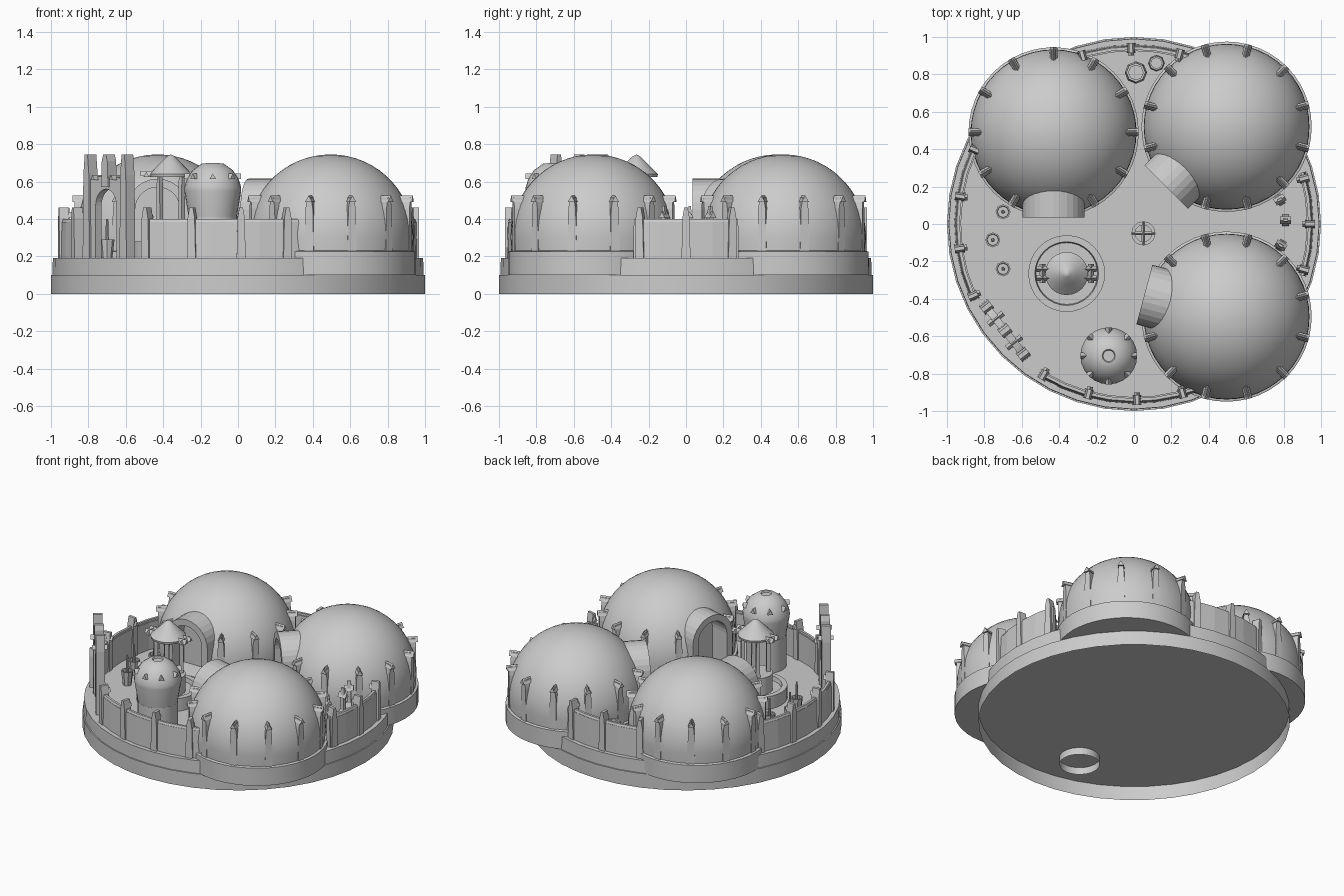
import bpy, bmesh, math
from mathutils import Matrix, Vector

if "Cube" in bpy.data.objects:
    bpy.data.objects.remove(bpy.data.objects["Cube"])

FLOOR = 0.19
R = math.radians


def finish(bm, name, smooth=False):
    bmesh.ops.recalc_face_normals(bm, faces=bm.faces)
    me = bpy.data.meshes.new(name)
    bm.to_mesh(me)
    bm.free()
    ob = bpy.data.objects.new(name, me)
    bpy.context.collection.objects.link(ob)
    if smooth:
        bpy.ops.object.select_all(action='DESELECT')
        ob.select_set(True)
        bpy.context.view_layer.objects.active = ob
        bpy.ops.object.shade_smooth_by_angle(angle=R(35))
    return ob


def lathe(name, profile, x=0, y=0, n=32, smooth=True):
    """Revolve (radius, z) points about a vertical axis at x, y."""
    bm = bmesh.new()
    vs = [bm.verts.new((r, 0, z)) for r, z in profile]
    es = [bm.edges.new(p) for p in zip(vs, vs[1:])]
    bmesh.ops.spin(bm, geom=vs + es, cent=(0, 0, 0), axis=(0, 0, 1), angle=2 * math.pi, steps=n)
    bmesh.ops.remove_doubles(bm, verts=bm.verts, dist=1e-4)
    bmesh.ops.translate(bm, verts=bm.verts, vec=(x, y, 0))
    return finish(bm, name, smooth)


def frame(x, y, deg, r=0.0):
    """Local X points outward at angle deg, Y is tangent, Z is up."""
    return Matrix.Translation((x, y, 0)) @ Matrix.Rotation(R(deg), 4, 'Z') @ Matrix.Translation((r, 0, 0))


def extrude(bm, pts, x0, x1, mat):
    """Extrude a closed (tangent, z) outline along local X."""
    a = [bm.verts.new(mat @ Vector((x0, u, z))) for u, z in pts]
    b = [bm.verts.new(mat @ Vector((x1, u, z))) for u, z in pts]
    bm.faces.new(a)
    bm.faces.new(b[::-1])
    for i in range(len(pts)):
        j = (i + 1) % len(pts)
        bm.faces.new((a[i], b[i], b[j], a[j]))


def arch(w, z0, spring, n=14):
    return [(w, z0)] + [(w * math.cos(math.pi * i / n), spring + w * math.sin(math.pi * i / n))
                        for i in range(n + 1)] + [(-w, z0)]


def beam(bm, mat, x0, x1, z, s=0.016):
    extrude(bm, [(-s, z - s * 0.7), (s, z - s * 0.7), (0, z + s)], x0, x1, mat)


def pillar(bm, mat, x0, x1, w, z0, z1):
    """Tapered upright with a pointed head."""
    h = z1 - z0
    extrude(bm, [(-w, z0), (w, z0), (w * 0.8, z0 + h * 0.8), (w * 0.4, z1), (-w * 0.4, z1),
                 (-w * 0.8, z0 + h * 0.8)], x0, x1, mat)


# Round base: open skirt below, floor slab above
lathe("base_skirt", [(1.0, 0), (1.0, 0.1), (0.985, 0.1)], n=40)
lathe("base_floor", [(0, 0.1), (0.992, 0.1), (0.99, FLOOR), (0, FLOOR)], n=40)

# Three domed houses with recessed doors, hoods and buttress pillars
for k, (x, y, door, off) in enumerate([(-0.43, 0.49, 270, 0), (0.495, 0.52, 225, 15), (0.495, -0.495, 165, 15)]):
    tag = ("left", "back", "front")[k]
    lathe(tag + "_drum", [(0, 0.1), (0.455, 0.1), (0.455, 0.225), (0.44, 0.23), (0, 0.23)], x, y, 48)
    prof = [(0, 0.2), (0.437, 0.2)] + [(0.443 * math.cos(R(a)), 0.302 + 0.443 * math.sin(R(a)))
                                       for a in range(0, 90, 6)] + [(0, 0.745)]
    dome = lathe(tag + "_dome", prof, x, y, 48)
    m = frame(x, y, door)
    bm = bmesh.new()
    extrude(bm, arch(0.12, 0.215, 0.45), 0.31, 0.6, m)
    cutter = finish(bm, tag + "_door_cutter")
    cutter.hide_render = True
    cutter.hide_set(True)
    mod = dome.modifiers.new("door", 'BOOLEAN')
    mod.operation, mod.object, mod.solver = 'DIFFERENCE', cutter, 'EXACT'
    # hood: arched band around the doorway
    bm = bmesh.new()
    ring = arch(0.165, 0.2, 0.45) + arch(0.12, 0.2, 0.45)[::-1]
    n = len(ring) // 2
    for i in range(n - 1):
        extrude(bm, [ring[i], ring[i + 1], ring[-2 - i], ring[-1 - i]], 0.31, 0.455, m)
    bmesh.ops.remove_doubles(bm, verts=bm.verts, dist=1e-4)
    finish(bm, tag + "_door_hood")
    # pillars and beam ends
    bm = bmesh.new()
    for i in range(12):
        a = off + 30 * i
        if a == door:
            continue
        p = frame(x, y, a)
        pillar(bm, p, 0.37, 0.443, 0.025, 0.225, 0.515)
        beam(bm, p, 0.36, 0.455, 0.505, 0.02)
    finish(bm, tag + "_pillars")

# Perimeter wall runs with posts
for name, a0, a1 in [("west", 155, 204), ("south", 239, 292), ("east", -17, 17), ("north", 68, 112)]:
    steps = max(2, round((a1 - a0) / 8))
    bm = bmesh.new()
    for lo, hi, r0, r1 in [(FLOOR, 0.385, 0.925, 0.96), (0.385, 0.4, 0.932, 0.953)]:
        rows = []
        for i in range(steps + 1):
            m = frame(0, 0, a0 + (a1 - a0) * i / steps)
            rows.append([bm.verts.new(m @ Vector(c)) for c in
                         [(r0, 0, lo), (r1, 0, lo), (r1 - 0.005, 0, hi), (r0, 0, hi)]])
        for p, q in zip(rows, rows[1:]):
            for j in range(4):
                bm.faces.new((p[j], q[j], q[(j + 1) % 4], p[(j + 1) % 4]))
        bm.faces.new(rows[0])
        bm.faces.new(rows[-1][::-1])
    finish(bm, name + "_wall")
bm = bmesh.new()
for a in (155, 171, 188, 204, 239, 255, 271, 286, -15, 0, 15, 75, 91, 107):
    m = frame(0, 0, a)
    pillar(bm, m, 0.915, 0.968, 0.024, FLOOR, 0.46)
    beam(bm, m, 0.9, 0.965, 0.42)
finish(bm, "wall_posts")

# Gate: arched panel, three tall pinnacles, beam ends
g = frame(-0.69, -0.57, 218)
bm = bmesh.new()
inner = arch(0.09, FLOOR, 0.47)
outer = [(0.15, FLOOR)] + [(0.15 * math.cos(math.pi * i / 14), 0.6 + 0.03 * math.sin(math.pi * i / 14))
                           for i in range(15)] + [(-0.15, FLOOR)]
for i in range(len(inner) - 1):
    extrude(bm, [outer[i], outer[i + 1], inner[i + 1], inner[i]], -0.02, 0.02, g)
bmesh.ops.remove_doubles(bm, verts=bm.verts, dist=1e-4)
for u, z0 in ((-0.16, FLOOR), (0, 0.57), (0.16, FLOOR)):
    pillar(bm, g @ Matrix.Translation((0, u, 0)), -0.03, 0.03, 0.03, z0, 0.745)
for u in (-0.08, 0.08):
    beam(bm, g @ Matrix.Translation((0, u, 0)), -0.05, 0.05, 0.62)
finish(bm, "gate")

# Turret: tube through the floor, flared pot, cap with beam ends
TX, TY = -0.135, -0.705
lathe("turret_base", [(0.13, 0.05), (0.13, 0.41), (0, 0.41)], TX, TY, 24)
lathe("turret", [(0, 0.4), (0.128, 0.4), (0.132, 0.43), (0.152, 0.55), (0.152, 0.57), (0.138, 0.615),
                 (0.108, 0.66), (0.06, 0.695), (0.035, 0.698), (0.03, 0.69), (0, 0.69)], TX, TY, 24)
bm = bmesh.new()
for i in range(8):
    beam(bm, frame(TX, TY, 45 * i), 0.09, 0.152, 0.625, 0.018)
finish(bm, "turret_beams")

# Central pavilion on a stepped plinth
PX, PY = -0.36, -0.265
lathe("plinth", [(0.205, FLOOR), (0.205, 0.28), (0.17, 0.28), (0.165, 0.25), (0.11, 0.25), (0.11, 0.37), (0, 0.37)],
      PX, PY, 32)
lathe("pavilion_roof", [(0, 0.625), (0.112, 0.625), (0.115, 0.64), (0.06, 0.695), (0.02, 0.735), (0, 0.745)],
      PX, PY, 24)
bm = bmesh.new()
for a in (45, 135, 225, 315):
    pillar(bm, frame(PX, PY, a), 0.07, 0.095, 0.014, 0.36, 0.64)
for dy in (-0.025, 0.025):
    beam(bm, frame(PX, PY + dy, 0), -0.16, 0.16, 0.64)
for s in (-1, 1):
    beam(bm, frame(PX + s * 0.13, PY, 90), -0.05, 0.05, 0.635)
finish(bm, "pavilion_frame")

# Courtyard props: planters, well, barrels, lamp posts
for i, (x, y) in enumerate([(-0.7, 0.065), (-0.755, -0.085), (-0.7, -0.24)]):
    lathe(f"planter_{i}", [(0, FLOOR), (0.028, FLOOR), (0.04, 0.29), (0.032, 0.29), (0.03, 0.27), (0.01, 0.27),
                           (0.006, 0.4), (0, 0.4)], x, y, 8, False)
lathe("well", [(0.06, FLOOR), (0.065, 0.25), (0.045, 0.25), (0.045, 0.21), (0, 0.21)], 0.05, -0.05, 12, False)
bm = bmesh.new()
for a in (0, 90):
    beam(bm, frame(0.05, -0.05, a), -0.06, 0.06, 0.25, 0.01)
finish(bm, "well_cross")
for i, (x, y, r, h) in enumerate([(0.01, 0.81, 0.06, 0.33), (0.12, 0.86, 0.045, 0.29)]):
    lathe(f"barrel_{i}", [(0, FLOOR), (r * 0.85, FLOOR), (r, (FLOOR + h) / 2), (r * 0.85, h), (r * 0.65, h),
                          (r * 0.65, h - 0.02), (0, h - 0.02)], x, y, 8, False)
bm = bmesh.new()
for x, y, a in [(0.78, 0.13, 30), (0.81, 0.02, 0), (0.785, -0.115, -30)]:
    m = frame(x, y, a)
    pillar(bm, m, -0.013, 0.013, 0.015, FLOOR, 0.47)
    pillar(bm, m, -0.018, 0.018, 0.03, FLOOR, 0.32)
    beam(bm, m, -0.03, 0.03, 0.42, 0.02)
finish(bm, "lamp_posts")
